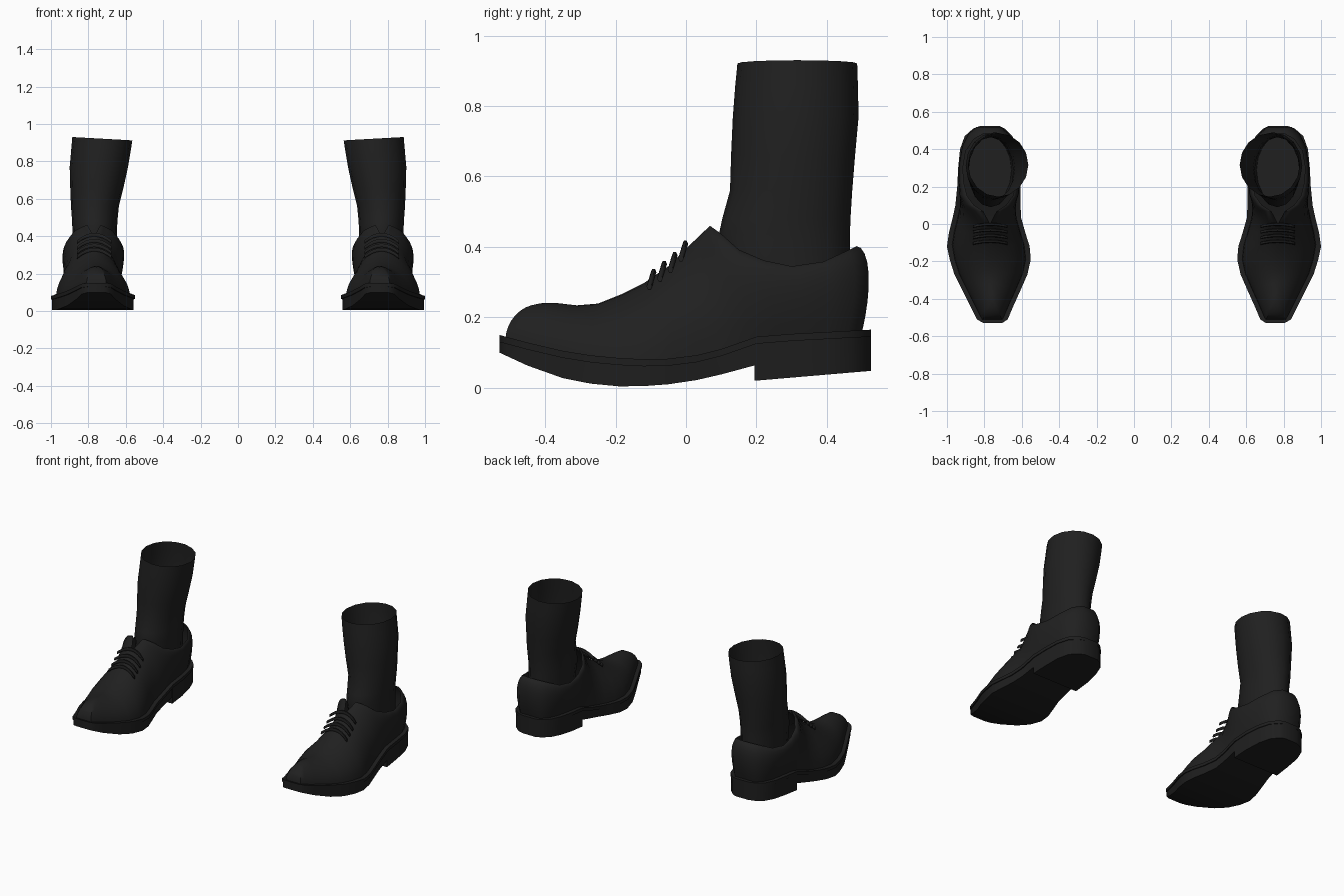
import bpy, bmesh, math
from mathutils import Vector

if "Cube" in bpy.data.objects:
    bpy.data.objects.remove(bpy.data.objects["Cube"])


def material(name, v):
    m = bpy.data.materials.new(name)
    m.diffuse_color = (v, v, v, 1)
    m.use_nodes = True
    m.node_tree.nodes["Principled BSDF"].inputs["Base Color"].default_value = m.diffuse_color
    return m


LEATHER = material("black leather", 0.0145)
SOLE = material("black rubber", 0.013)
SOCK = material("black knit", 0.0145)


def lerp_table(table, y):
    """Interpolate the rows of a table by their first value."""
    if y <= table[0][0]:
        return table[0][1:]
    for a, b in zip(table, table[1:]):
        if y <= b[0]:
            t = (y - a[0]) / (b[0] - a[0])
            return [p + (q - p) * t for p, q in zip(a[1:], b[1:])]
    return table[-1][1:]


def loft(name, rings, mat, wrap=True, loop=False, caps=(True, True), angle=35):
    """Skin a list of point rows, then mirror to make the pair."""
    bm = bmesh.new()
    rows = [[bm.verts.new(p) for p in r] for r in rings]
    n = len(rows[0])
    pairs = list(zip(rows, rows[1:])) + ([(rows[-1], rows[0])] if loop else [])
    for a, b in pairs:
        for i in range(n if wrap else n - 1):
            j = (i + 1) % n
            bm.faces.new((a[i], a[j], b[j], b[i]))
    for on, row in zip(caps, (rows[0], rows[-1])):
        if on:
            bm.faces.new(row)
    bmesh.ops.remove_doubles(bm, verts=bm.verts, dist=0.0005)
    bmesh.ops.recalc_face_normals(bm, faces=bm.faces)
    me = bpy.data.meshes.new(name)
    bm.to_mesh(me)
    bm.free()
    ob = bpy.data.objects.new(name, me)
    bpy.context.collection.objects.link(ob)
    me.materials.append(mat)
    bpy.ops.object.select_all(action='DESELECT')
    ob.select_set(True)
    bpy.context.view_layer.objects.active = ob
    bpy.ops.object.shade_smooth_by_angle(angle=math.radians(angle))
    ob.modifiers.new("pair", 'MIRROR').use_axis[0] = True
    return ob


# Sole outline: y, inner x, outer x
OUTLINE = [(-.53, .705, .805), (-.51, .675, .84), (-.45, .65, .87),
           (-.35, .605, .92), (-.27, .57, .96), (-.19, .552, .985),
           (-.12, .558, 1.0), (-.05, .58, .99), (.03, .603, .97),
           (.10, .607, .955), (.20, .607, .945), (.30, .61, .94),
           (.40, .625, .93), (.47, .65, .905), (.51, .69, .86),
           (.525, .72, .82)]
# Sole profile: y, underside z, top z
PROFILE = [(-.53, .10, .15), (-.4, .04, .115), (-.3, .015, .095),
           (-.2, .004, .085), (-.1, .005, .08), (0, .015, .085),
           (.1, .038, .11), (.2, .065, .145), (.3, .09, .153), (.525, .12, .165)]


def slab(name, ys, bottom, top, grow, mat):
    rings = []
    for y in ys:
        a, b = lerp_table(OUTLINE, y)
        lo, hi = bottom(y), top(y)
        rings.append([(a - grow, y, lo), (b + grow, y, lo),
                      (b + grow, y, hi), (a - grow, y, hi)])
    return loft(name, rings, mat)


def top_z(y):
    return lerp_table(PROFILE, y)[1]


ys = [r[0] for r in OUTLINE]
slab("sole", ys, lambda y: lerp_table(PROFILE, y)[0],
     lambda y: top_z(y) - .018, -.006, SOLE)
slab("welt", ys, lambda y: top_z(y) - .02, top_z, 0, SOLE)
slab("heel", [.195] + [y for y in ys if y > .2],
     lambda y: .02 + (y - .195) * .085, lambda y: top_z(y) - .019, -.005, SOLE)

# Upper: base y, rim y, rim half width, rim height
COLUMNS = [(-.512, -.425, 0, .236), (-.49, -.41, 0, .240), (-.43, -.37, 0, .241),
           (-.35, -.31, 0, .234), (-.27, -.25, 0, .239), (-.19, -.18, 0, .267),
           (-.11, -.12, 0, .297), (-.04, -.05, 0, .345), (.03, 0, 0, .395),
           (.09, .068, .035, .46), (.13, .10, .085, .437), (.18, .15, .122, .392),
           (.25, .22, .14, .362), (.32, .30, .145, .345), (.40, .39, .13, .358),
           (.46, .455, .085, .388), (.50, .485, .03, .402)]
LEVELS = 9


def column(row, side):
    yb, yt, w, zt = row
    a, b = lerp_table(OUTLINE, yb)
    mid = .755 + .015 * min(1, max(0, (yb + .5) / .4))
    xb = a + .026 if side < 0 else b - .026
    base = Vector((xb, yb, top_z(yb) - .004))
    rim = Vector((mid + side * w, yt, zt))
    out = Vector((xb - mid, yb - .25, 0)).normalized()
    swell = .024 * min(1, max(0, (yb - .03) / .15))
    pts = []
    for i in range(LEVELS):
        u = i / (LEVELS - 1)
        ang = u * math.pi / 2
        h, v = 1 - math.cos(ang) ** 1.1, math.sin(ang) ** 1.1
        p = base + Vector(((rim.x - base.x) * h, (rim.y - base.y) * h,
                           (rim.z - base.z) * v))
        pts.append(p + out * swell * math.sin(math.pi * u))
    return pts


cols = [column(r, -1) for r in COLUMNS] + [column(r, 1) for r in reversed(COLUMNS)]
loft("upper", cols, LEATHER, wrap=False, loop=True, caps=(False, False), angle=50)

# Sock: z, inner x, outer x, front y, back y
SOCK_RINGS = [(.30, .655, .885, .11, .465), (.42, .647, .885, .09, .465),
              (.48, .645, .887, .103, .467), (.56, .637, .893, .125, .472),
              (.66, .612, .897, .128, .48), (.77, .588, .90, .133, .49),
              (.86, .573, .892, .14, .488), (.925, .565, .886, .146, .486)]
rings = []
for z, x0, x1, y0, y1 in SOCK_RINGS:
    ring = []
    for k in range(16):
        t = 2 * math.pi * k / 16
        c, s = math.cos(t), math.sin(t)
        # the rim dips a little towards the inner side
        dz = .009 * c if z > .9 else 0
        ring.append(((x0 + x1) / 2 + (x1 - x0) / 2 * c,
                     (y0 + y1) / 2 + (y1 - y0) / 2 * s, z + dz - .004 * (z > .9)))
    rings.append(ring)
loft("sock", rings, SOCK, caps=(True, False), angle=50)

# Laces: four bars bent over the instep
for n, (y, z) in enumerate([(-.092, .322), (-.062, .345), (-.032, .37), (-.002, .402)]):
    rings = []
    for i in range(9):
        f = i / 4 - 1
        c = Vector((.768 + .092 * f, y - .012 * f * f, z + .006 - .04 * f * f))
        rings.append([c + Vector((0, .008 * math.cos(k * math.pi / 3),
                                  .011 * math.sin(k * math.pi / 3)))
                      for k in range(6)])
    loft(f"lace_{n + 1}", rings, LEATHER, angle=60)
